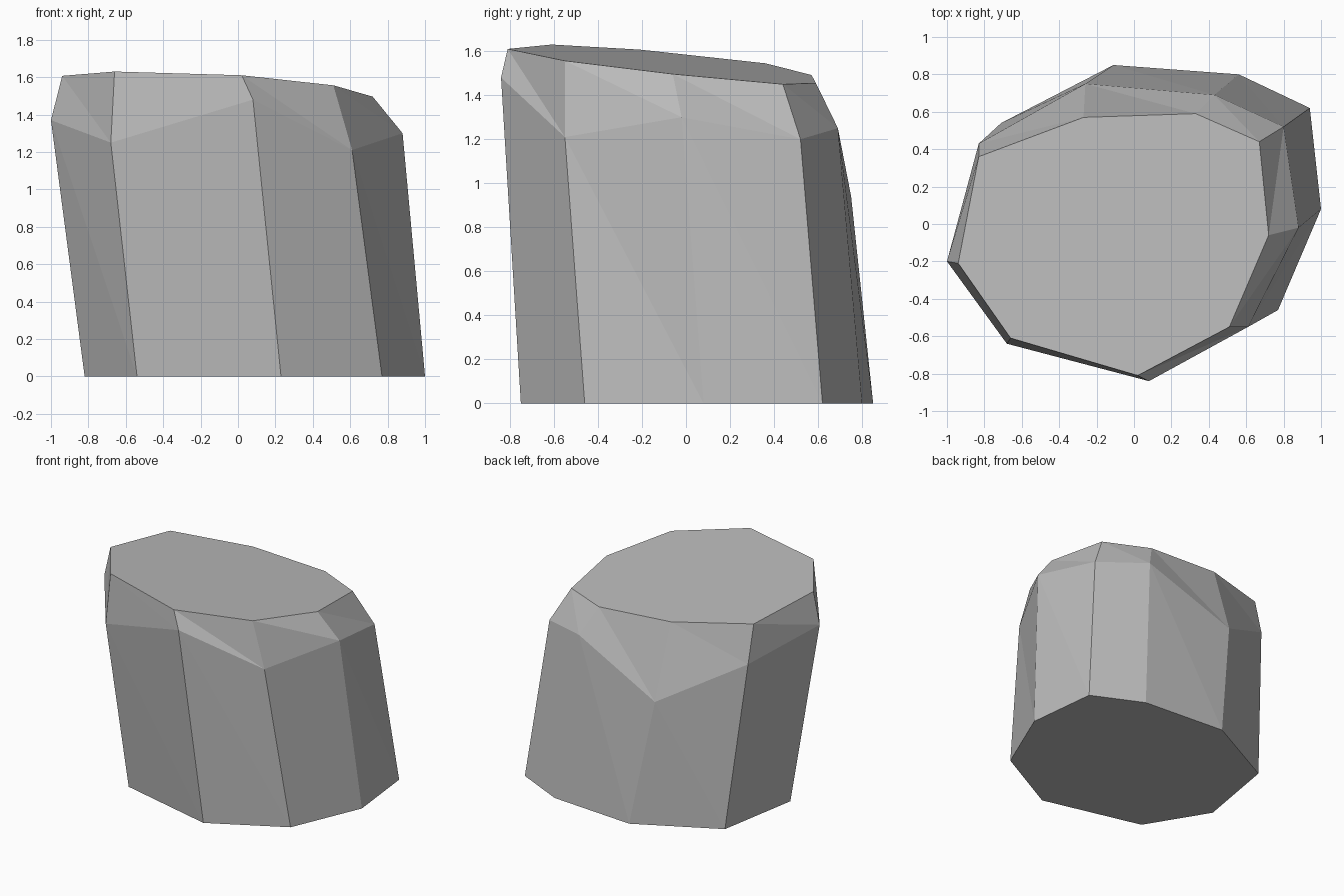
import bpy
import bmesh

default_cube = bpy.data.objects.get("Cube")
if default_cube:
    bpy.data.objects.remove(default_cube, do_unlink=True)


def make_material(name, color):
    material = bpy.data.materials.new(name)
    material.use_nodes = True
    material.diffuse_color = color
    material.node_tree.nodes["Principled BSDF"].inputs["Base Color"].default_value = color
    return material


def slanted_top(x, y):
    """Height of the tilted flat cap above a ground position."""
    return 1.532 - 0.058 * x - 0.098 * y


def add_ring(bm, points):
    return [bm.verts.new(point) for point in points]


def bridge(bm, lower, upper, lean_forward):
    """Join two rings with triangles, choosing which way the diagonals lean."""
    count = len(lower)
    for i in range(count):
        j = (i + 1) % count
        a, b, c, d = lower[i], lower[j], upper[j], upper[i]
        if lean_forward:
            triangles = ((a, b, d), (b, c, d))
        else:
            triangles = ((a, b, c), (a, c, d))
        for triangle in triangles:
            bm.faces.new(triangle)


# Outlines run counterclockwise, starting at the outer right corner
base_outline = [(-.82, -.1), (-.54, -.56), (.23, -.75), (.77, -.46), (1, .08),
                (.94, .62), (.56, .8), (-.11, .85), (-.71, .54)]
shoulder_outline = [(-1, -.2, 1.37), (-.68, -.64, 1.25), (.08, -.84, 1.48),
                    (.61, -.55, 1.21), (.88, -.02, 1.3), (.8, .52, 1.2),
                    (.43, .69, 1.25), (-.26, .75, .94), (-.83, .43, 1.26)]
cap_outline = [(-.94, -.21), (-.66, -.61), (.02, -.81), (.51, -.55), (.72, -.06),
               (.67, .44), (.33, .59), (-.27, .57), (-.83, .36)]

# Leaning faceted boulder: flat base, steep sides, chipped shoulder, tilted cap
bm = bmesh.new()
base = add_ring(bm, [(x, y, 0) for x, y in base_outline])
shoulder = add_ring(bm, shoulder_outline)
cap = add_ring(bm, [(x, y, slanted_top(x, y)) for x, y in cap_outline])
bridge(bm, base, shoulder, lean_forward=True)
bridge(bm, shoulder, cap, lean_forward=True)
bm.faces.new(list(reversed(base)))
bm.faces.new(cap)
bmesh.ops.recalc_face_normals(bm, faces=bm.faces)

mesh = bpy.data.meshes.new("boulder")
bm.to_mesh(mesh)
bm.free()
mesh.materials.append(make_material("stone grey", (0.5, 0.5, 0.5, 1)))
boulder = bpy.data.objects.new("boulder", mesh)
bpy.context.collection.objects.link(boulder)
